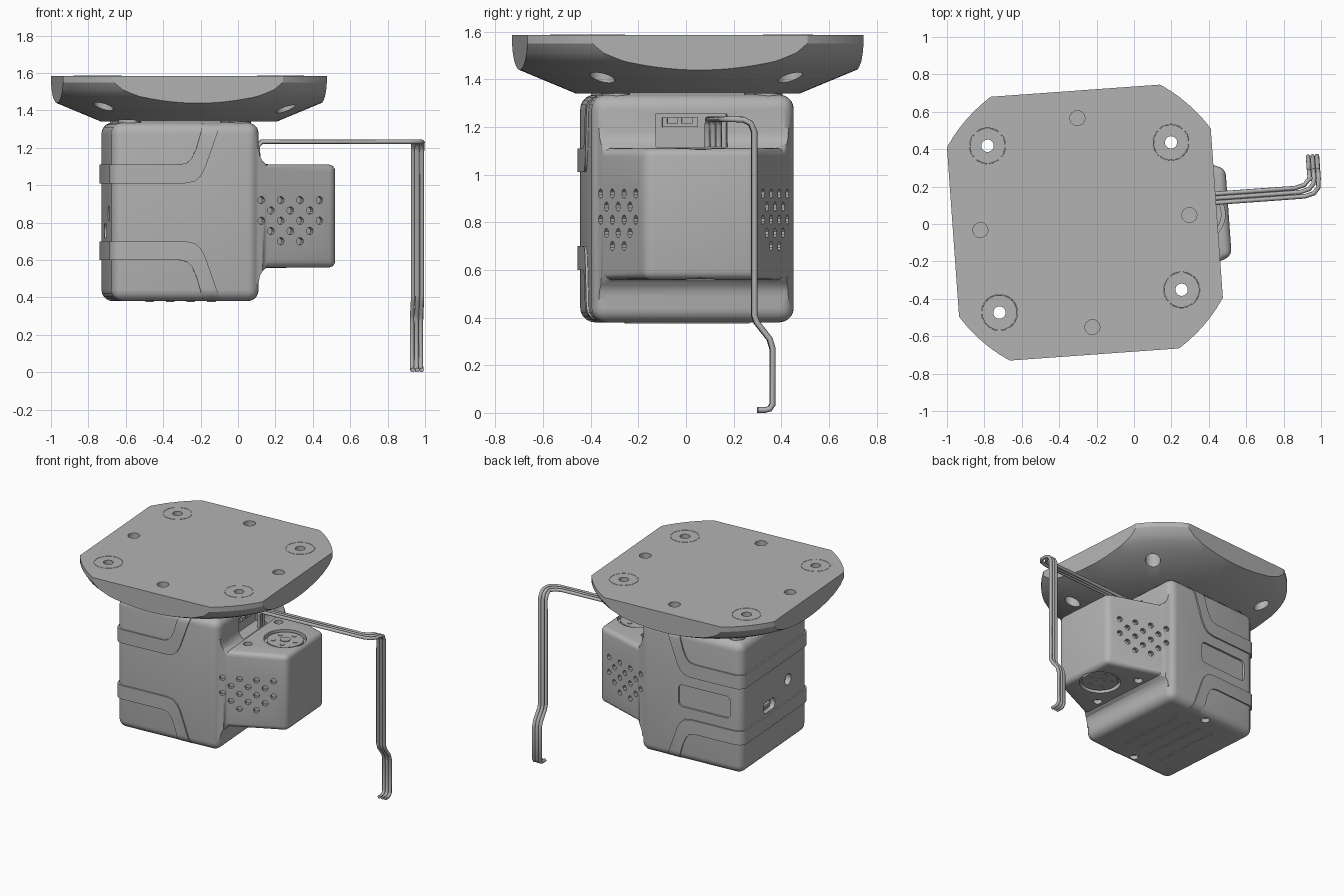
import bpy, bmesh, math
from mathutils import Matrix, Vector

if "Cube" in bpy.data.objects:
    bpy.data.objects.remove(bpy.data.objects["Cube"])

grey = bpy.data.materials.new("mid grey plastic")
grey.use_nodes = True
GREY = (0.45, 0.45, 0.45, 1)
grey.diffuse_color = GREY
grey.node_tree.nodes["Principled BSDF"].inputs["Base Color"].default_value = GREY

TURN = Matrix.Translation((-0.2625, 0.0075, 0)) @ Matrix.Rotation(math.radians(4.1), 4, "Z")
MID = 0.855     # mid height of the case
FAN_MID = 0.835  # mid height of the nose


def make(name, bm):
    bmesh.ops.recalc_face_normals(bm, faces=bm.faces)
    mesh = bpy.data.meshes.new(name)
    bm.to_mesh(mesh)
    bm.free()
    mesh.materials.append(grey)
    ob = bpy.data.objects.new(name, mesh)
    bpy.context.collection.objects.link(ob)
    return ob


def box(bm, lo, hi, bevel=0.0, segs=4, edge_test=None):
    lo, hi = Vector(lo), Vector(hi)
    part = bmesh.new()
    m = Matrix.Translation((lo + hi) / 2) @ Matrix.Diagonal((*(hi - lo), 1))
    bmesh.ops.create_cube(part, size=1, matrix=m)
    if bevel:
        edges = [e for e in part.edges if edge_test is None or edge_test(e)]
        bmesh.ops.bevel(part, geom=edges, offset=bevel, segments=segs, profile=0.5, affect="EDGES")
    merge(bm, part)


def merge(bm, part):
    tmp = bpy.data.meshes.new("tmp")
    part.to_mesh(tmp)
    part.free()
    bm.from_mesh(tmp)
    bpy.data.meshes.remove(tmp)


def cyl(bm, r, depth, at, axis="Z", segs=24):
    axis = Vector({"X": (1, 0, 0), "Z": (0, 0, 1)}[axis] if isinstance(axis, str) else axis)
    m = Matrix.Translation(at) @ axis.to_track_quat("Z", "Y").to_matrix().to_4x4()
    bmesh.ops.create_cone(bm, cap_ends=True, segments=segs, radius1=r, radius2=r, depth=depth, matrix=m)


def boolean(ob, cutter, op):
    mod = ob.modifiers.new("cut", "BOOLEAN")
    mod.operation, mod.solver, mod.object = op, "EXACT", cutter
    deps = bpy.context.evaluated_depsgraph_get()
    mesh = bpy.data.meshes.new_from_object(ob.evaluated_get(deps))
    ob.modifiers.clear()
    ob.data = mesh
    bpy.data.objects.remove(cutter)


def place(ob, angle=30):
    ob.matrix_world = TURN
    bpy.ops.object.select_all(action="DESELECT")
    ob.select_set(True)
    bpy.context.view_layer.objects.active = ob
    bpy.ops.object.shade_smooth_by_angle(angle=math.radians(angle))


# Mounting plate: turned bowl trimmed to a square
bm = bmesh.new()
profile = [(0, 1.34), (0.47, 1.34), (0.71, 1.44), (0.775, 1.475), (0.815, 1.51), (0.84, 1.55), (0.84, 1.585), (0, 1.585)]
verts = [bm.verts.new((r, 0, z)) for r, z in profile]
edges = [bm.edges.new(p) for p in zip(verts, verts[1:])]
bmesh.ops.spin(bm, geom=verts + edges, cent=(0, 0, 0), axis=(0, 0, 1), angle=math.tau, steps=96)
bmesh.ops.remove_doubles(bm, verts=bm.verts, dist=0.0005)
plate = make("mounting_plate", bm)
bm = bmesh.new()
box(bm, (-0.707, -0.707, 1), (0.707, 0.707, 2))
boolean(plate, make("trim", bm), "INTERSECT")

screws = [(x, s * y) for x, y in ((0.49, 0.395), (-0.49, 0.447)) for s in (1, -1)]
bm = bmesh.new()
for x, y in screws:
    cyl(bm, 0.033, 0.6, (x, y, 1.5))
for x, y in ((0.56, 0), (-0.56, 0), (0, 0.56), (0, -0.56)):
    cyl(bm, 0.04, 0.12, (x, y, 1.585))
boolean(plate, make("holes", bm), "DIFFERENCE")
bm = bmesh.new()
for x, y in screws:
    cyl(bm, 0.052, 0.3, (x, y, 1.39))
boolean(plate, make("counterbores", bm), "DIFFERENCE")
place(plate)

# Fine rings around the screw holes
for x, y in screws:
    bpy.ops.mesh.primitive_torus_add(major_radius=0.095, minor_radius=0.003, major_segments=40, minor_segments=6)
    ring = bpy.context.object
    ring.name = "screw_ring"
    ring.data.transform(Matrix.Translation((x, y, 1.584)))
    ring.data.materials.append(grey)
    place(ring)

# Case: rounded box joined to a tapered nose with flared root
LO, HI = Vector((-0.4425, -0.425, 0.38)), Vector((0.3475, 0.425, 1.335))
bm = bmesh.new()
box(bm, LO, HI, 0.06, 5)
case = make("case", bm)


def half(x):
    return 0.396 - 0.39 * (x - 0.352)


bm = bmesh.new()
rings = []
for x, h in ((0.3, 0.36), (0.345, 0.36), (0.352, 0.32), (0.366, 0.295), (0.39, 0.277), (0.77, 0.275)):
    w = half(x)
    rings.append([bm.verts.new((x, y, FAN_MID + z)) for y, z in ((-w, -h), (w, -h), (w, h), (-w, h))])
for a, b in zip(rings, rings[1:]):
    for i in range(4):
        bm.faces.new((a[i], a[i - 1], b[i - 1], b[i]))
bm.faces.new(rings[0])
bm.faces.new(rings[-1])
bmesh.ops.recalc_face_normals(bm, faces=bm.faces)
outer = [e for e in bm.edges if all(v.co.x > 0.38 for v in e.verts)
         and (min(v.co.x for v in e.verts) > 0.7 or abs(e.verts[0].co.x - e.verts[1].co.x) > 0.1)]
bmesh.ops.bevel(bm, geom=outer, offset=0.035, segments=4, profile=0.5, affect="EDGES")
boolean(case, make("nose", bm), "UNION")

# Openings in the case
bm = bmesh.new()
for row, (start, count) in enumerate(((0, 4), (0.5, 3), (0, 4), (0.5, 3), (1, 2))):
    for i in range(count):
        x = 0.36 + 0.107 * (start + i)
        for s in (1, -1):
            cyl(bm, 0.02, 0.06, (x, s * half(x), 0.92 - 0.055 * row), (0.39, s, 0), 10)
for s in (1, -1):
    top = FAN_MID + s * 0.275
    cyl(bm, 0.142, 0.06, (0.61, 0, top), segs=40)
    for y in (0.2, -0.2):
        cyl(bm, 0.03, 0.06, (0.44, y, top))
    cyl(bm, 0.03, 0.06, (-0.05, s * 0.35, LO.z))
box(bm, (0.3, -0.16, 1.115), (0.42, 0.14, 1.255))
along_y = lambda e: abs(e.verts[0].co.y - e.verts[1].co.y) > 0.01
along_x = lambda e: abs(e.verts[0].co.x - e.verts[1].co.x) > 0.01
box(bm, (-0.35, 0.41, 0.775), (0.05, 0.5, 0.935), 0.03, 4, along_y)
box(bm, (-0.5, 0.0, 0.715), (-0.41, 0.15, 0.795), 0.035, 5, along_x)
cyl(bm, 0.04, 0.08, (LO.x, -0.17, 0.85), "X")
boolean(case, make("openings", bm), "DIFFERENCE")
place(case)

# Raised straps hugging the case
strap = [(-0.5, 1.01), (-0.05, 1.01), (0.0, 1.02), (0.03, 1.045), (0.055, 1.09), (0.08, 1.16), (0.15, 1.36),
         (0.055, 1.36), (0.01, 1.2), (-0.015, 1.145), (-0.04, 1.12), (-0.08, 1.11), (-0.5, 1.11)]
for s, name in ((1, "upper_strap"), (-1, "lower_strap")):
    bm = bmesh.new()
    f = bm.faces.new([bm.verts.new((x, -0.6, MID + s * (z - MID))) for x, z in strap])
    out = bmesh.ops.extrude_face_region(bm, geom=[f])["geom"]
    bmesh.ops.translate(bm, vec=(0, 1.2, 0), verts=[v for v in out if isinstance(v, bmesh.types.BMVert)])
    ob = make(name, bm)
    bm = bmesh.new()
    grow = Vector((0.01, 0.01, -0.003))
    box(bm, LO - grow, HI + grow, 0.062, 5)
    boolean(ob, make("shell", bm), "INTERSECT")
    place(ob)

# Fan rotors above and below the nose
for s, name in ((1, "upper_fan"), (-1, "lower_fan")):
    bm = bmesh.new()
    z = FAN_MID + s * 0.25
    cyl(bm, 0.122, 0.035, (0.61, 0, z), segs=40)
    cyl(bm, 0.035, 0.045, (0.61, 0, z))
    for i in range(5):
        a = math.tau * i / 5
        cyl(bm, 0.015, 0.043, (0.61 + 0.08 * math.cos(a), 0.08 * math.sin(a), z), segs=12)
    place(make(name, bm))

# Spacers between case and plate
bm = bmesh.new()
for x in (-0.34, 0.25):
    for y in (-0.32, 0.32):
        cyl(bm, 0.06, 0.04, (x, y, 1.33))
place(make("spacers", bm))

# Thin ribs under the case
bm = bmesh.new()
for i in range(4):
    x = -0.21 + 0.11 * i
    box(bm, (x - 0.006, -0.25, LO.z - 0.005), (x + 0.006, 0.25, LO.z + 0.01))
place(make("bottom_ribs", bm))

# Charging port tongue and cable socket
bm = bmesh.new()
box(bm, (-0.43, 0.035, 0.745), (-0.40, 0.115, 0.765))
place(make("port_tongue", bm))
bm = bmesh.new()
box(bm, (0.29, -0.13, 1.2), (0.325, 0.02, 1.24))
for y in (-0.11, -0.05):
    box(bm, (0.3, y, 1.215), (0.345, y + 0.045, 1.24))
place(make("cable_socket", bm))

# Three wires: up from the nose, out sideways, then down with a kink and hook
for i in (-1, 0, 1):
    o = 0.024 * i
    y, x, yd = 0.08 + o, 1.239 - o, 0.19
    path = [(0.375, y, 1.1), (0.375, y, 1.21), (0.395, y, 1.232), (x - 0.08, y, 1.232), (x - 0.03, y + 0.013, 1.232),
            (x - 0.006, y + 0.04, 1.232), (x, 0.145, 1.23), (x, 0.175, 1.215), (x, yd, 1.18),
            (x, yd, 0.41), (x, yd + 0.01, 0.38), (x, 0.255, 0.31), (x, 0.267, 0.27),
            (x, 0.267, 0.035), (x, 0.255, 0.017), (x, 0.235, 0.012), (x, 0.205, 0.012)]
    cu = bpy.data.curves.new("wire", "CURVE")
    cu.dimensions, cu.bevel_depth, cu.bevel_resolution, cu.use_fill_caps = "3D", 0.012, 2, True
    sp = cu.splines.new("POLY")
    sp.points.add(len(path) - 1)
    for p, co in zip(sp.points, path):
        p.co = (*co, 1)
    tmp = bpy.data.objects.new("wire_path", cu)
    bpy.context.collection.objects.link(tmp)
    deps = bpy.context.evaluated_depsgraph_get()
    mesh = bpy.data.meshes.new_from_object(tmp.evaluated_get(deps))
    bpy.data.objects.remove(tmp)
    mesh.materials.clear()
    mesh.materials.append(grey)
    wire = bpy.data.objects.new("wire", mesh)
    bpy.context.collection.objects.link(wire)
    place(wire, 50)
